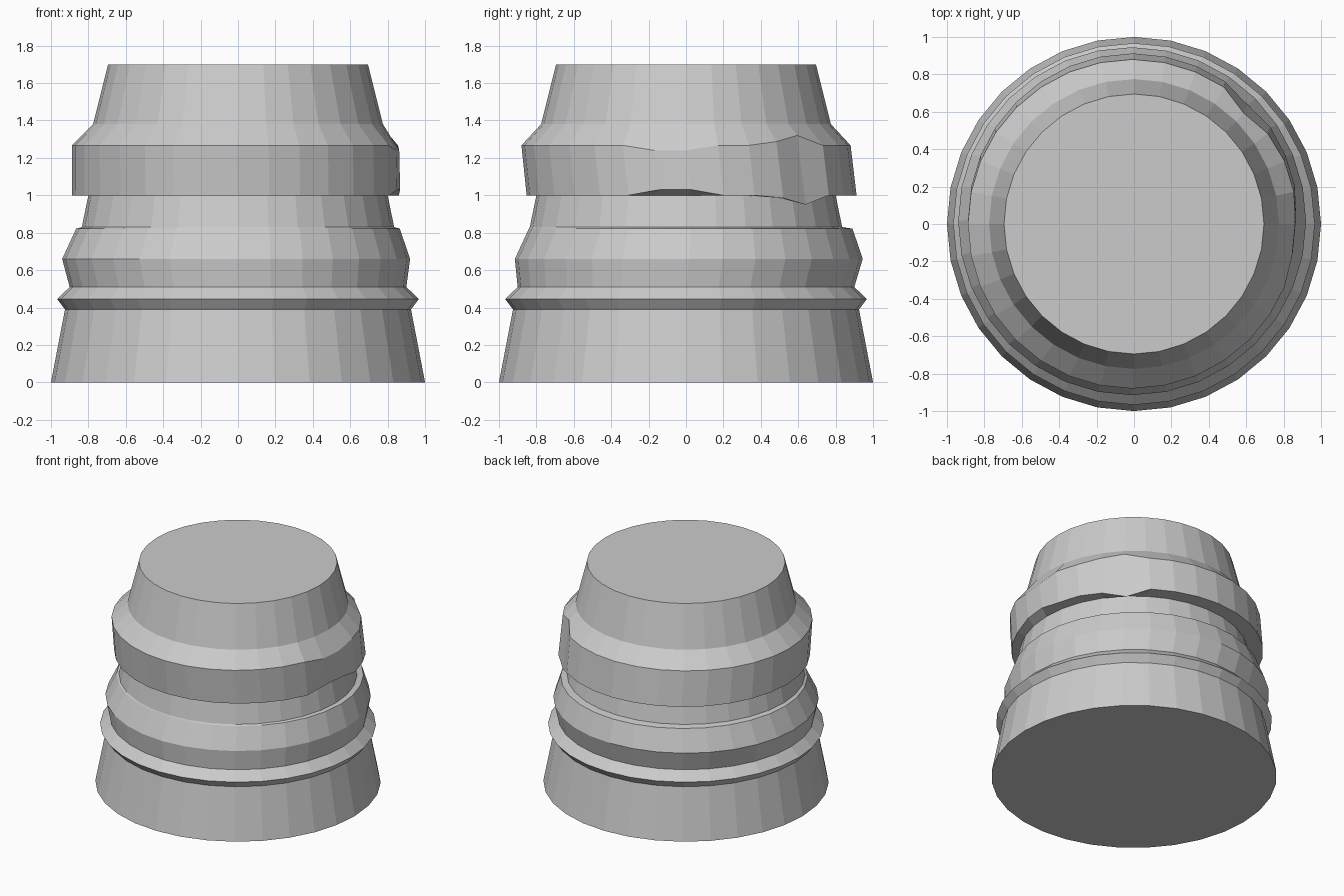
import bpy, bmesh
from math import cos, sin, tau

SIDES = 32

cube = bpy.data.objects.get("Cube")
if cube:
    bpy.data.objects.remove(cube)

stone = bpy.data.materials.new("grey stone")
stone.use_nodes = True
GREY = (0.6, 0.6, 0.6, 1)
stone.diffuse_color = GREY
stone.node_tree.nodes["Principled BSDF"].inputs["Base Color"].default_value = GREY


def turned_part(name, rings, cap_bottom=False, cap_top=False, chips=None):
    """Lathe rings of (radius, height, x shift, y shift); chips move single
    corners: {(ring, side): (radius change, height change)}."""
    chips = chips or {}
    bm = bmesh.new()
    loops = []
    for r, (radius, height, dx, dy) in enumerate(rings):
        loop = []
        for s in range(SIDES):
            dr, dz = chips.get((r, s), (0, 0))
            a = tau * s / SIDES
            loop.append(bm.verts.new(((radius + dr) * cos(a) + dx,
                                      (radius + dr) * sin(a) + dy, height + dz)))
        loops.append(loop)
    for low, high in zip(loops, loops[1:]):
        for s in range(SIDES):
            n = (s + 1) % SIDES
            bm.faces.new((low[s], low[n], high[n], high[s]))
    if cap_bottom:
        bm.faces.new(loops[0][::-1])
    if cap_top:
        bm.faces.new(loops[-1])
    mesh = bpy.data.meshes.new(name)
    bm.to_mesh(mesh)
    bm.free()
    mesh.materials.append(stone)
    bpy.context.collection.objects.link(bpy.data.objects.new(name, mesh))


# Rings where neighbouring parts meet
base_top = (0.925, 0.39, 0, 0)
ridge_top = (0.9, 0.51, 0, 0)
collar_top = (0.835, 0.83, 0, 0)
neck_top = (0.8, 1.0, 0, 0)
band_top = (0.775, 1.38, 0, 0)

turned_part("base", [(1, 0, 0, 0), base_top], cap_bottom=True)

turned_part("ridge", [base_top, (0.967, 0.445, 0, 0), ridge_top])

# Slightly off-centre collar
turned_part("collar", [ridge_top, (0.93, 0.66, -0.01, 0.015),
                       (0.865, 0.822, 0, 0.025), collar_top])

turned_part("neck", [collar_top, neck_top])

# Leaning band with a dent on one side and a chipped, pulled-out corner
turned_part("band", [neck_top, (0.882, 1.0, -0.005, 0.03),
                     (0.88, 1.267, -0.008, 0), band_top],
            chips={(1, 31): (-0.01, 0.03), (1, 0): (-0.01, 0.03),
                   (2, 31): (-0.01, -0.027), (2, 0): (-0.01, -0.027),
                   (1, 3): (0, -0.015), (1, 4): (-0.02, -0.05),
                   (2, 3): (-0.01, 0.02), (2, 4): (-0.04, 0.053)})

turned_part("crown", [band_top, (0.695, 1.7, 0, 0)], cap_top=True)
